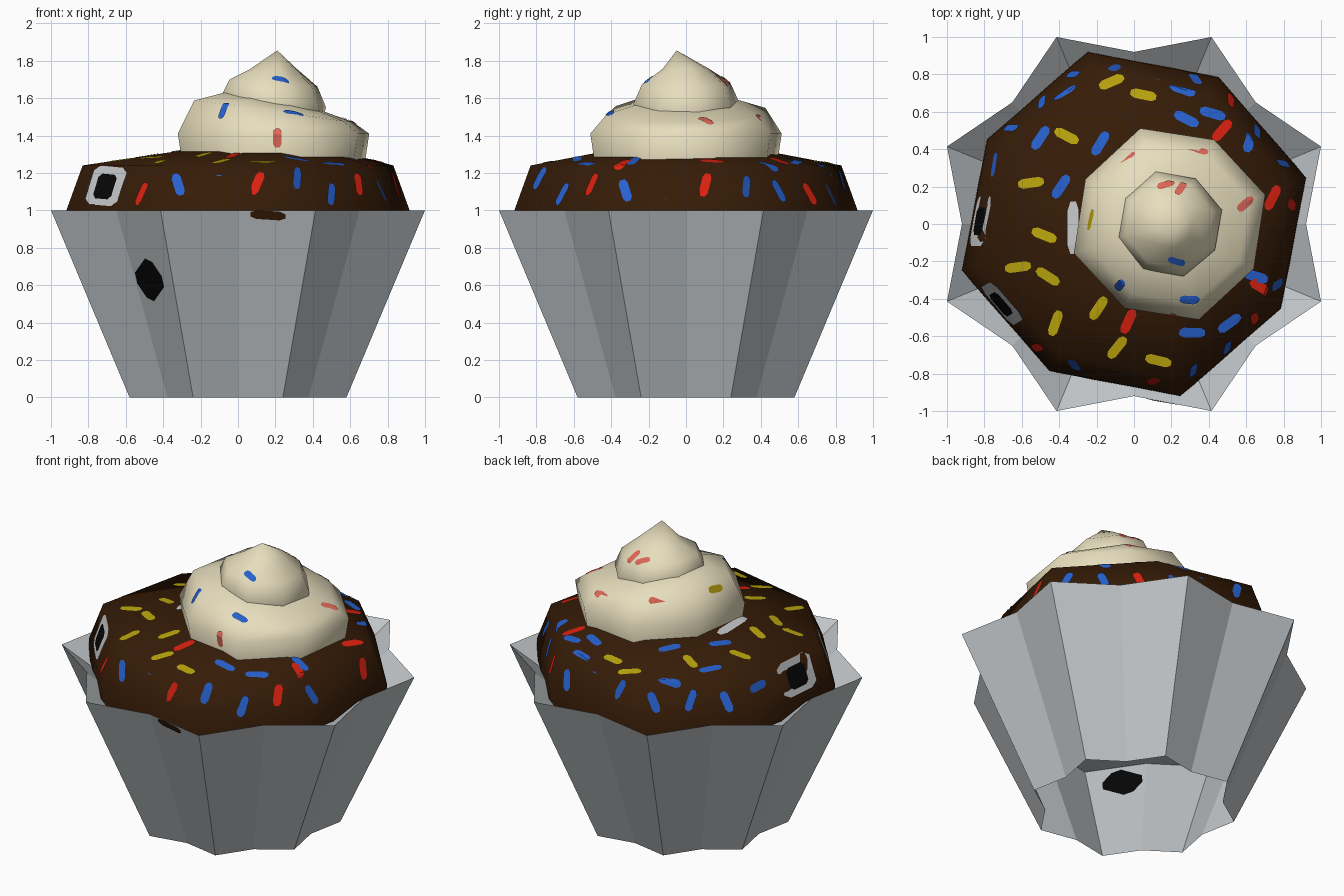
import bpy, math, random
from mathutils import Vector
from mathutils.bvhtree import BVHTree

if "Cube" in bpy.data.objects:
    bpy.data.objects.remove(bpy.data.objects["Cube"])

random.seed(4)


def mat(name, r, g, b):
    m = bpy.data.materials.new(name)
    m.diffuse_color = (r, g, b, 1)
    m.use_nodes = True
    m.node_tree.nodes["Principled BSDF"].inputs["Base Color"].default_value = m.diffuse_color
    return m


GREY = mat("foil_grey", .52, .55, .57)
BROWN = mat("chocolate_brown", .036, .011, .002)
CREAM = mat("cream", .80, .73, .51)
BLUE = mat("sprinkle_blue", .02, .12, .62)
RED = mat("sprinkle_red", .70, .015, .005)
PINK = mat("sprinkle_salmon", .74, .14, .10)
YELLOW = mat("sprinkle_yellow", .50, .38, .004)
WHITE = mat("eye_white", .56, .57, .58)
BLACK = mat("eye_black", .002, .002, .002)


def make(name, verts, faces, material, smooth=None):
    me = bpy.data.meshes.new(name)
    me.from_pydata([tuple(v) for v in verts], [], faces)
    me.materials.append(material)
    ob = bpy.data.objects.new(name, me)
    bpy.context.collection.objects.link(ob)
    if smooth:
        bpy.ops.object.select_all(action='DESELECT')
        ob.select_set(True)
        bpy.context.view_layer.objects.active = ob
        bpy.ops.object.shade_smooth_by_angle(angle=math.radians(smooth))
    return ob


def loft(name, rings, material, tip=None, smooth=None):
    """Skin a stack of equal rings (counter-clockwise, bottom to top), with an optional tip."""
    n = len(rings[0])
    verts = [v for r in rings for v in r]
    faces = [(i*n+j, i*n+(j+1) % n, (i+1)*n+(j+1) % n, (i+1)*n+j)
             for i in range(len(rings)-1) for j in range(n)]
    if tip:
        k = (len(rings)-1)*n
        verts.append(tip)
        faces += [(k+j, k+(j+1) % n, len(verts)-1) for j in range(n)]
    return make(name, verts, faces, material, smooth)


def zigzag(n, turn, even, odd, z, cx=0):
    """Ring of n points whose radius alternates between two values."""
    pts = []
    for k in range(n):
        a, r = math.radians(turn + 360*k/n), odd if k % 2 else even
        pts.append((cx + r*math.cos(a), r*math.sin(a), z))
    return pts


def star(s, z):
    return zigzag(16, 0, .92*s, 1.082*s, z)


# Fluted paper cup: eight-pointed star, open below, raised floor, sloping collar inside the rim
cup = loft("cup", [star(.58, 0), star(1, 1)], GREY)
make("cup_floor", star(.90, .77), [tuple(reversed(range(16)))], GREY)
loft("cup_collar", [star(1, 1), star(.8, .85)], GREY)

# Chocolate dome: slightly uneven octagon
dome = loft("chocolate_dome",
            [zigzag(8, 15, r, q*r, z, cx)
             for r, q, z, cx in ((.955, .95, .9, 0), (.95, .95, 1, 0),
                                 (.86, .93, 1.24, 0), (.40, .95, 1.325, .12))],
            BROWN, (.2, 0, 1.34), 75)


# Whipped cream: two off-centre swirls that sink towards +x
def swirl(name, sides, turn, even, odd, levels, tip):
    rings = []
    for s, z, tilt in levels:
        ring = zigzag(sides, turn, even*s, odd*s, z)
        rings.append([(x + .19, y, h - tilt*x/math.hypot(x, y)) for x, y, h in ring])
    return loft(name, rings, CREAM, tip, 60)


lower = swirl("cream_lower", 8, 17, .535, .51,
              [(.95, 1.24, 0), (1, 1.41, 0), (.83, 1.53, .06), (.45, 1.59, .05)], (.2, 0, 1.6))
upper = swirl("cream_upper", 8, 15, .29, .28,
              [(.93, 1.51, .04), (1, 1.58, .03), (.84, 1.68, .02), (.45, 1.755, 0)],
              (.21, -.05, 1.855))


# Thin plates draped on the surface
def tree(objs):
    verts, faces = [], []
    for o in objs:
        b = len(verts)
        verts += [v.co.copy() for v in o.data.vertices]
        faces += [tuple(b+i for i in p.vertices) for p in o.data.polygons]
    return BVHTree.FromPolygons(verts, faces)


def drape(name, bvh, origin, ray, axis, length, width, material, lift=.004, end=.5):
    ray = Vector(ray).normalized()
    hit, n0, _, _ = bvh.ray_cast(Vector(origin), ray)
    if hit is None:
        return
    if n0.dot(ray) > 0:
        n0 = -n0
    t = Vector(axis)
    t = (t - n0*t.dot(n0)).normalized()
    b = n0.cross(t)
    verts, rows = [], 7
    for i in range(rows):
        u = i/(rows-1) - .5
        w = width*(end if i in (0, rows-1) else 1)
        for v in (-.5, 0, .5):
            co, n, _, _ = bvh.find_nearest(hit + t*u*length + b*v*w)
            if n.dot(n0) < 0:
                n = -n
            verts.append(co + n*lift)
    faces = [(3*i+j, 3*i+3+j, 3*i+4+j, 3*i+1+j) for i in range(rows-1) for j in (0, 1)]
    make(name, verts, faces, material)


top = tree([dome, lower, upper])
cup_tree = tree([cup])
DOWN = (0, 0, -1)


def on_top(x, y, material, length=.14, width=.052):
    a = random.uniform(-.7, 1.4)
    drape(material.name, top, (x, y, 3), DOWN, (math.cos(a), math.sin(a), 0),
          length, width, material)


def on_side(deg, z, material, slant, length, width, lift=.004, end=.5):
    """Plate on the dome's side; slant 0 lies level, 90 stands upright."""
    a, s = math.radians(deg), math.radians(slant)
    c, d = math.cos(a), math.sin(a)
    drape(material.name, top, (2*c, 2*d, z), (-c, -d, 0),
          (-d*math.cos(s), c*math.cos(s), math.sin(s)), length, width, material, lift, end)


# Sprinkles on top of the dome
for m, spots in (
        (YELLOW, [(.05, .69), (-.36, .47), (-.55, .22), (-.48, -.06), (-.46, -.28), (-.62, -.23),
                  (-.42, -.53), (-.19, -.45), (-.09, -.66), (.13, -.73), (-.12, .76)]),
        (BLUE, [(-.37, .7), (.26, .72), (.28, .56), (.42, .59), (.62, .45), (-.18, .43),
                (-.5, .46), (-.39, .2), (.65, -.28), (.31, -.58), (.51, -.53)]),
        (RED, [(.47, .5), (.74, .14), (-.03, -.52), (.68, -.34)])):
    for x, y in spots:
        on_top(x, y, m)

# Sprinkles round the side of the dome: red and blue in front and right, blue behind
for k in range(24):
    deg = 7 + 15*k
    if 165 < deg < 232:
        continue
    m = RED if k % 3 == 0 and not 60 < deg < 170 else BLUE
    on_side(deg, 1.11 + random.uniform(-.03, .06), m, random.choice((10, 70, 110, 80)), .13, .05)

# A few on the cream
for k, m in enumerate((PINK, PINK, PINK, YELLOW, BLUE, BLUE)):
    a = math.radians(15 + 54*k)
    on_top(.19 + .42*math.cos(a), .42*math.sin(a), m, .11, .045)
for x, y, m in ((.17, .21, PINK), (.25, .19, PINK), (.23, -.2, BLUE)):
    on_top(x, y, m, .1, .04)
drape("sprinkle_salmon", top, (.21, -2, 1.39), (0, 1, 0), (0, 0, 1), .11, .045, PINK)

# Two candy eyes on the left of the dome
for deg in (211, 179):
    on_side(deg, 1.13, WHITE, 0, .27, .22, .004, .75)
    on_side(deg, 1.125, BLACK, 0, .15, .14, .008, .7)

# Pale icing edge beside the cream
drape("icing_edge", top, (-.325, -.02, 3), DOWN, (0, 1, 0), .28, .06, WHITE)

# Dark mark on both sides of the cup wall, and a chocolate drip below the rim
for y, d in ((-2, 1), (0, -1)):
    drape("cup_mark", cup_tree, (-.47, y, .63), (0, d, 0), (.45, 0, .3), .24, .19, BLACK)
drape("chocolate_drip", cup_tree, (.16, -2, .975), (0, 1, 0), (1, 0, 0), .19, .05, BROWN)
